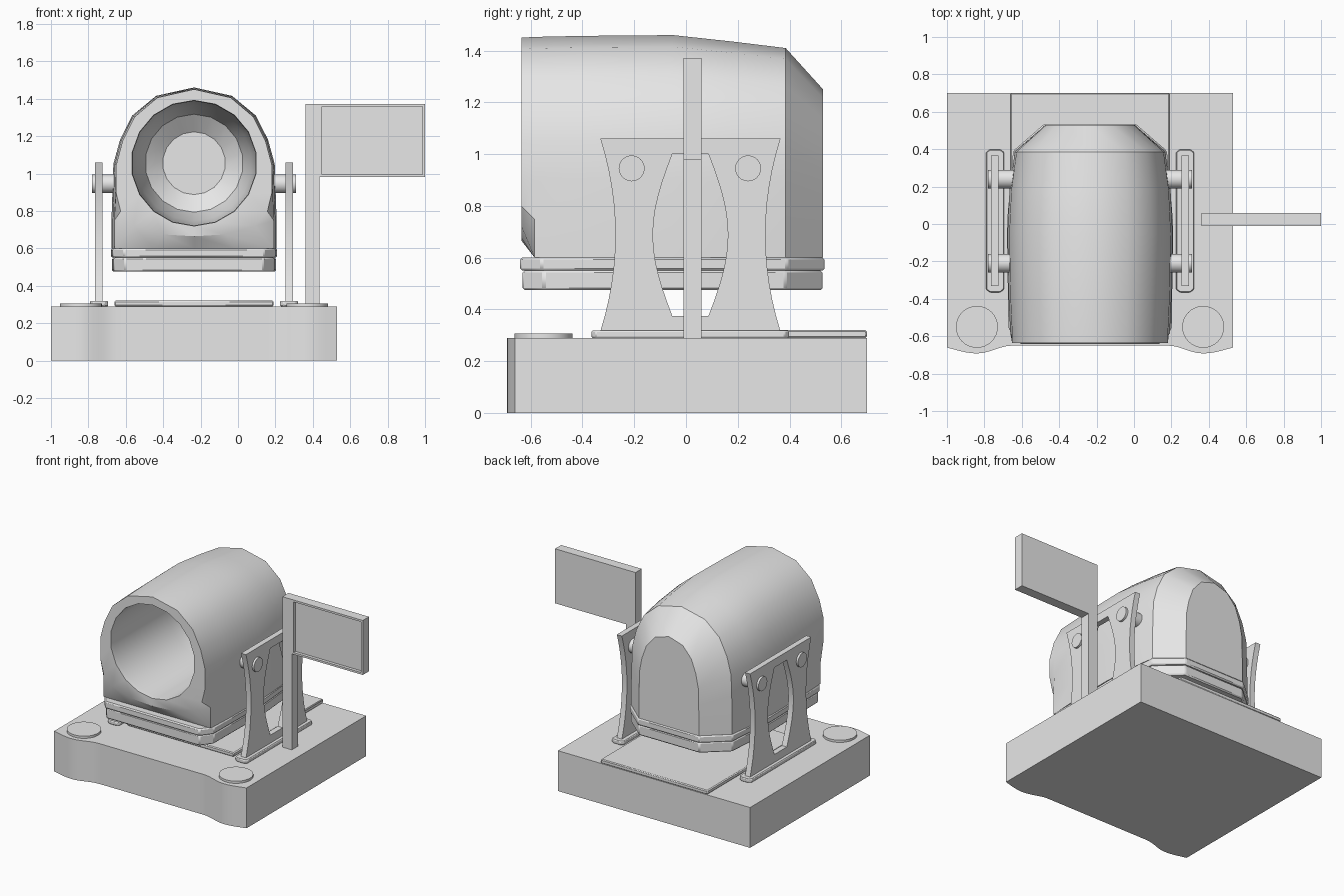
import bpy, bmesh, math
from mathutils import Vector

if "Cube" in bpy.data.objects:
    bpy.data.objects.remove(bpy.data.objects["Cube"], do_unlink=True)

grey = bpy.data.materials.new("plain grey")
grey.use_nodes = True
grey.diffuse_color = (0.8, 0.8, 0.8, 1)
grey.node_tree.nodes["Principled BSDF"].inputs["Base Color"].default_value = (0.8, 0.8, 0.8, 1)

CX = -0.235   # middle of the lamp and base
DECK = 0.29   # top of the base


def loft(name, loops, ring=False, bevel=0.0):
    """Skin equal-length loops; cap both ends, or join last to first."""
    bm = bmesh.new()
    rows = [[bm.verts.new(p) for p in loop] for loop in loops]
    pairs = list(zip(rows, rows[1:]))
    if ring:
        pairs.append((rows[-1], rows[0]))
    else:
        bm.faces.new(rows[0])
        bm.faces.new(rows[-1])
    n = len(rows[0])
    for a, b in pairs:
        for i in range(n):
            j = (i + 1) % n
            bm.faces.new((a[i], a[j], b[j], b[i]))
    bmesh.ops.recalc_face_normals(bm, faces=bm.faces)
    mesh = bpy.data.meshes.new(name)
    bm.to_mesh(mesh)
    bm.free()
    mesh.materials.append(grey)
    ob = bpy.data.objects.new(name, mesh)
    bpy.context.collection.objects.link(ob)
    bpy.ops.object.select_all(action='DESELECT')
    ob.select_set(True)
    bpy.context.view_layer.objects.active = ob
    bpy.ops.object.shade_smooth_by_angle(angle=math.radians(35))
    if bevel:
        mod = ob.modifiers.new("edge", 'BEVEL')
        mod.width = bevel
        mod.segments = 1
        mod.limit_method = 'ANGLE'
    return ob


def slab(name, pts, z0, z1, bevel=0.0):
    return loft(name, [[(x, y, z) for x, y in pts] for z in (z0, z1)], bevel=bevel)


def rect(x0, x1, y0, y1):
    return [(x0, y0), (x1, y0), (x1, y1), (x0, y1)]


def circle(r, n):
    return [(r * math.sin(math.tau * i / n), r * math.cos(math.tau * i / n)) for i in range(n)]


def mirrored(half):
    """Complete a half outline whose first and last points lie on the centre line."""
    return half + [(-u, v) for u, v in half[-2:0:-1]]


# Base with two shallow lobes on the front edge
def front_y(u):
    d = abs(u) - 0.605
    reach = 0.24 if d > 0 else 0.19
    return -0.65 - 0.042 * math.cos(math.pi / 2 * min(1, abs(d) / reach)) ** 2


steps = [-0.765 + 1.53 * i / 48 for i in range(49)]
slab("base", [(CX + u, front_y(u)) for u in steps] + [(0.53, 0.7), (-1, 0.7)], 0, DECK)
slab("centre_plate", rect(-0.66, 0.19, -0.32, 0.7), DECK, 0.32, 0.006)

# Corner discs, feet, brackets and pivot pins on both sides
for side, label in ((-1, "right"), (1, "left")):
    disc = [(CX + side * 0.605 + x, -0.55 + y) for x, y in circle(0.112, 32)]
    slab(label + "_disc", disc, DECK, 0.306)

    fx = CX + side * 0.508
    foot = [(fx + x * 0.049, 0.017 + y) for x, y in
            [(-1, -0.365), (-0.6, -0.382), (0.6, -0.382), (1, -0.365),
             (1, 0.365), (0.6, 0.382), (-0.6, 0.382), (-1, 0.365)]]
    slab(label + "_foot", foot, DECK, 0.318, 0.005)

    # Waisted bracket with a barrel-shaped window
    ts = [i / 12 for i in range(13)]
    outer = [(0.29 + 0.058 * (2 * t - 1) ** 2, 1.06 - 0.745 * t) for t in ts]
    inner = [(0.07 + 0.075 * math.sin(math.pi * t), 1.0 - 0.625 * t) for t in ts]
    outer, inner = [p + [(-w, z) for w, z in reversed(p)] for p in (outer, inner)]
    bx = CX + side * 0.51
    loft(label + "_bracket",
         [[(bx + dx, 0.017 + w, z) for w, z in shape]
          for shape, dx in ((outer, -0.02), (inner, -0.02), (inner, 0.02), (outer, 0.02))],
         ring=True)

    for y, where in ((-0.21, "front"), (0.24, "back")):
        loft(f"{label}_{where}_pin",
             [[(CX + side * d, y + u, 0.945 + v) for u, v in circle(0.05, 24)]
              for d in (0.36, 0.545)])

# Lamp housing: round mouth blending into a straight-sided hood
arch = [(0, 1.46), (0.2, 1.415), (0.325, 1.31), (0.39, 1.18), (0.425, 1.05)]
mouth = mirrored(arch + [(0.425, 0.9), (0.40, 0.8), (0.33, 0.72), (0.17, 0.675), (0, 0.665)])
hood = mirrored(arch + [(0.43, 0.9), (0.435, 0.75), (0.435, 0.6), (0.22, 0.6), (0, 0.6)])


def section(shape, y, width, top):
    k = (top - 0.6) / 0.86
    return [(CX + u * width, y, 0.6 + (z - 0.6) * k) for u, z in shape]


def bore(y, s):
    return [(CX + u * s, y, 1.055 + v * s) for u, v in circle(0.336, len(mouth))]


loft("lamp_housing", [
    section(hood, 0.53, 0.55, 1.25),
    section(hood, 0.385, 0.925, 1.41),
    section(hood, 0.18, 0.99, 1.435),
    section(hood, -0.05, 1.015, 1.46),
    section(hood, -0.4, 1.0, 1.457),
    section(hood, -0.585, 0.98, 1.453),
    section(mouth, -0.635, 0.98, 1.45),
    bore(-0.635, 1), bore(-0.6, 0.99), bore(0.0, 0.98),
    bore(0.25, 0.92), bore(0.4, 0.78), bore(0.47, 0.5)])

# Stepped rim under the housing
plan = mirrored([(0, -0.632), (0.37, -0.632), (0.43, -0.55), (0.438, 0),
                 (0.405, 0.385), (0.24, 0.528), (0, 0.528)])
for name, grow, z0, z1 in (("lower_rim", 1.0, 0.475, 0.55), ("upper_rim", 1.015, 0.55, 0.6)):
    slab(name, [(CX + u * grow, v * grow) for u, v in plan], z0, z1, 0.008)

# Sign post and framed panel
slab("sign_post", rect(0.36, 0.435, -0.01, 0.06), DECK, 1.372)


def panel_loop(y, inset):
    return [(x, y, z) for x, z in rect(0.435 + inset, 1 - inset, 0.98 + inset, 1.372 - inset)]


loft("sign_panel", [panel_loop(0.06, 0), panel_loop(-0.01, 0),
                    panel_loop(-0.01, 0.014), panel_loop(0.012, 0.014)])
